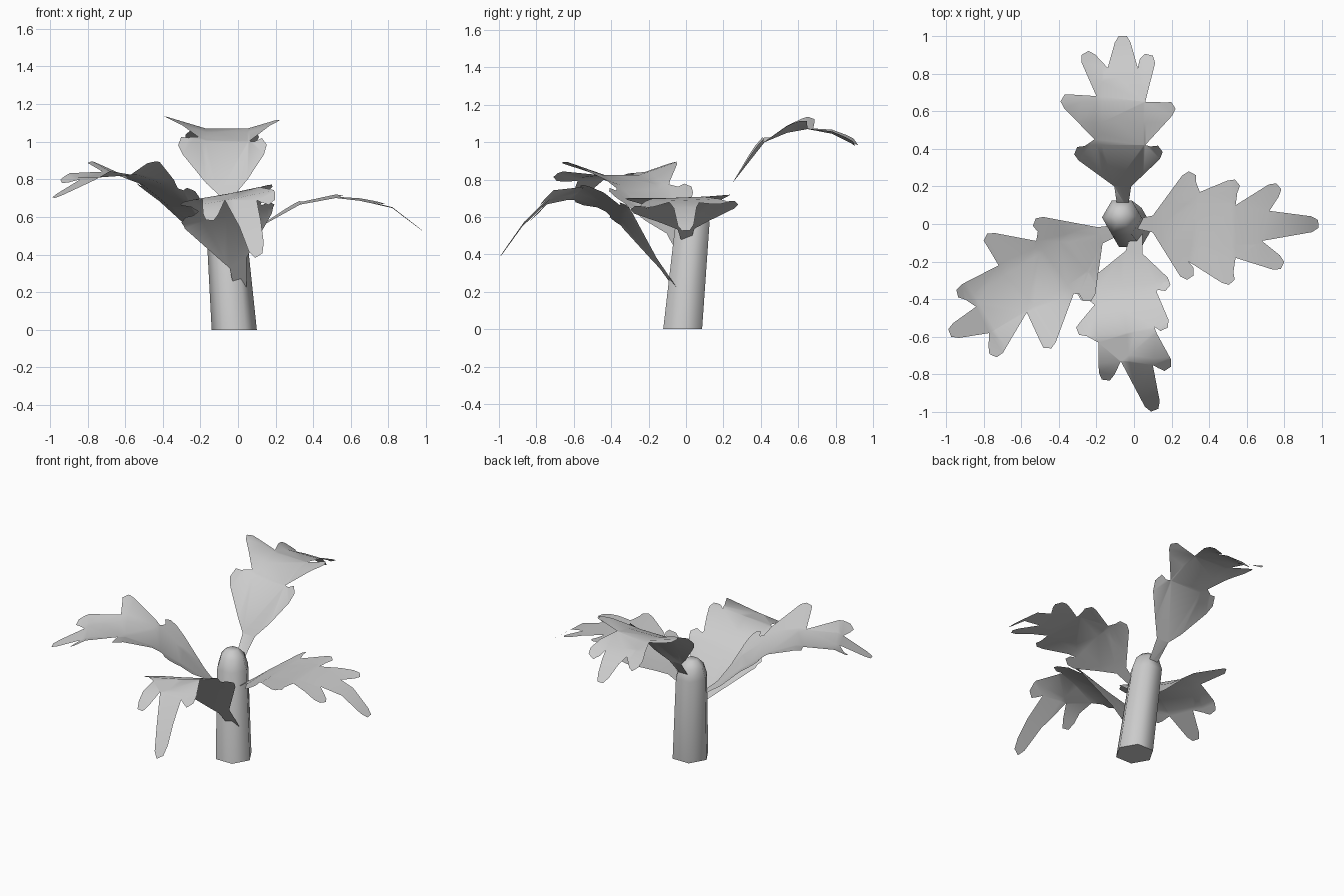
import bpy, bmesh, math
from mathutils import Vector as V

if "Cube" in bpy.data.objects:
    bpy.data.objects.remove(bpy.data.objects["Cube"])


def finish(bm, name):
    bmesh.ops.recalc_face_normals(bm, faces=bm.faces)
    me = bpy.data.meshes.new(name)
    bm.to_mesh(me)
    bm.free()
    ob = bpy.data.objects.new(name, me)
    bpy.context.collection.objects.link(ob)
    bpy.ops.object.select_all(action='DESELECT')
    bpy.context.view_layer.objects.active = ob
    ob.select_set(True)
    bpy.ops.object.shade_smooth_by_angle(angle=math.radians(65))


def interp(profile, t):
    for (a, za), (b, zb) in zip(profile, profile[1:]):
        if t <= b or (b, zb) == profile[-1]:
            return za + (zb - za) * (t - a) / (b - a)


FLAT = 0.11    # half width of the flat strip along each midrib


def leaf(name, origin, neck, edge, profile, fold, tilt):
    """Lobed outline seen from above (lobe tip, notch, lobe tip ...), bent along its midrib."""
    o, n = V(origin), V(neck)
    pts = [V(p) for p in edge]
    d = (pts[6] - o).normalized()          # midrib direction
    s = V((-d.y, d.x))                     # leaf's left side
    nd = (n - o).normalized()
    ns = V((-nd.y, nd.x)) * 0.045
    ring = [n - ns] + pts + [n + ns]
    outline = [o + ns * .6, o - ns * .6, ring[0]]
    for i in range(1, len(ring) - 1):
        p = ring[i]
        if i % 2 == 0:                     # notch
            outline.append(p)
            continue
        ax = (p - (ring[i - 1] + ring[i + 1]) / 2).normalized()   # blunt lobe tip
        w = V((-ax.y, ax.x)) * 0.042
        outline += [p - w - ax * .035, p - w * .5, p + w * .5, p + w - ax * .035]
    outline.append(ring[-1])

    bm = bmesh.new()
    bm.faces.new([bm.verts.new((p.x, p.y, 0)) for p in outline])
    bm.normal_update()
    bmesh.ops.triangulate(bm, faces=bm.faces[:])
    # Cut along the midrib strip and across at every bend
    cuts = [(o + s * k, s) for k in (-FLAT, FLAT)] + [(o + d * t, d) for t, _ in profile[1:-1]]
    for co, no in cuts:
        bmesh.ops.bisect_plane(bm, geom=bm.verts[:] + bm.edges[:] + bm.faces[:],
                               plane_co=co.to_3d(), plane_no=no.to_3d())
    for v in bm.verts:
        r = v.co.to_2d() - o
        side = r.dot(s)
        v.co.z = interp(profile, r.dot(d)) + fold * max(0, abs(side) - FLAT) + tilt * side
    finish(bm, name)


# Leaning six-sided stem with a rounded top
bm = bmesh.new()
rings = []
for x, y, z, r in [(-.02, -.018, 0, .12), (-.065, .035, .57, .105),
                   (-.068, .038, .645, .08), (-.07, .04, .685, .04)]:
    rings.append([bm.verts.new((x + r * math.cos(k * math.pi / 3),
                                y + r * math.sin(k * math.pi / 3), z)) for k in range(6)])
for a, b in zip(rings, rings[1:]):
    for k in range(6):
        bm.faces.new((a[k], a[(k + 1) % 6], b[(k + 1) % 6], b[k]))
bm.faces.new(rings[0][::-1])
bm.faces.new(rings[-1])
finish(bm, "stem")

# Four leaves
leaf("back_leaf", (-.06, .08), (-.06, .2),
     [(.14, .40), (.06, .42), (.21, .63), (.06, .65), (.08, .9), (.02, .83), (-.06, 1.0),
      (-.14, .83), (-.26, .91), (-.2, .68), (-.38, .67), (-.21, .45), (-.31, .39)],
     [(0, .57), (.12, .72), (.34, 1.0), (.46, 1.05), (.57, 1.07), (.7, 1.045), (.81, .99), (.92, .89)],
     .3, 0)
leaf("right_leaf", (.02, 0), (.1, 0),
     [(.30, -.285), (.29, -.2), (.52, -.31), (.54, -.18), (.79, -.22), (.68, -.09), (.98, 0),
      (.72, .07), (.77, .2), (.54, .1), (.55, .22), (.35, .17), (.31, .27)],
     [(0, .48), (.13, .57), (.31, .67), (.5, .705), (.63, .69), (.8, .65), (.97, .52)], .04, .04)
leaf("front_leaf", (.02, -.02), (0, -.15),
     [(-.29, -.39), (-.21, -.43), (-.3, -.57), (-.19, -.63), (-.15, -.83), (-.07, -.73), (.11, -.99),
      (.1, -.75), (.18, -.77), (.12, -.58), (.16, -.56), (.12, -.36), (.18, -.34)],
     [(0, .17), (.3, .62), (.43, .71), (.55, .75), (.7, .72), (.85, .57), (.97, .40)], .05, .22)
leaf("left_leaf", (-.08, -.03), (-.18, -.06),
     [(-.53, .01), (-.52, -.09), (-.79, -.07), (-.72, -.22), (-.94, -.37), (-.84, -.44), (-.98, -.58),
      (-.77, -.58), (-.75, -.7), (-.57, -.47), (-.46, -.66), (-.32, -.37), (-.25, -.41)],
     [(0, .42), (.1, .5), (.26, .65), (.43, .77), (.6, .825), (.84, .81), (1.04, .71)], .3, 0)
